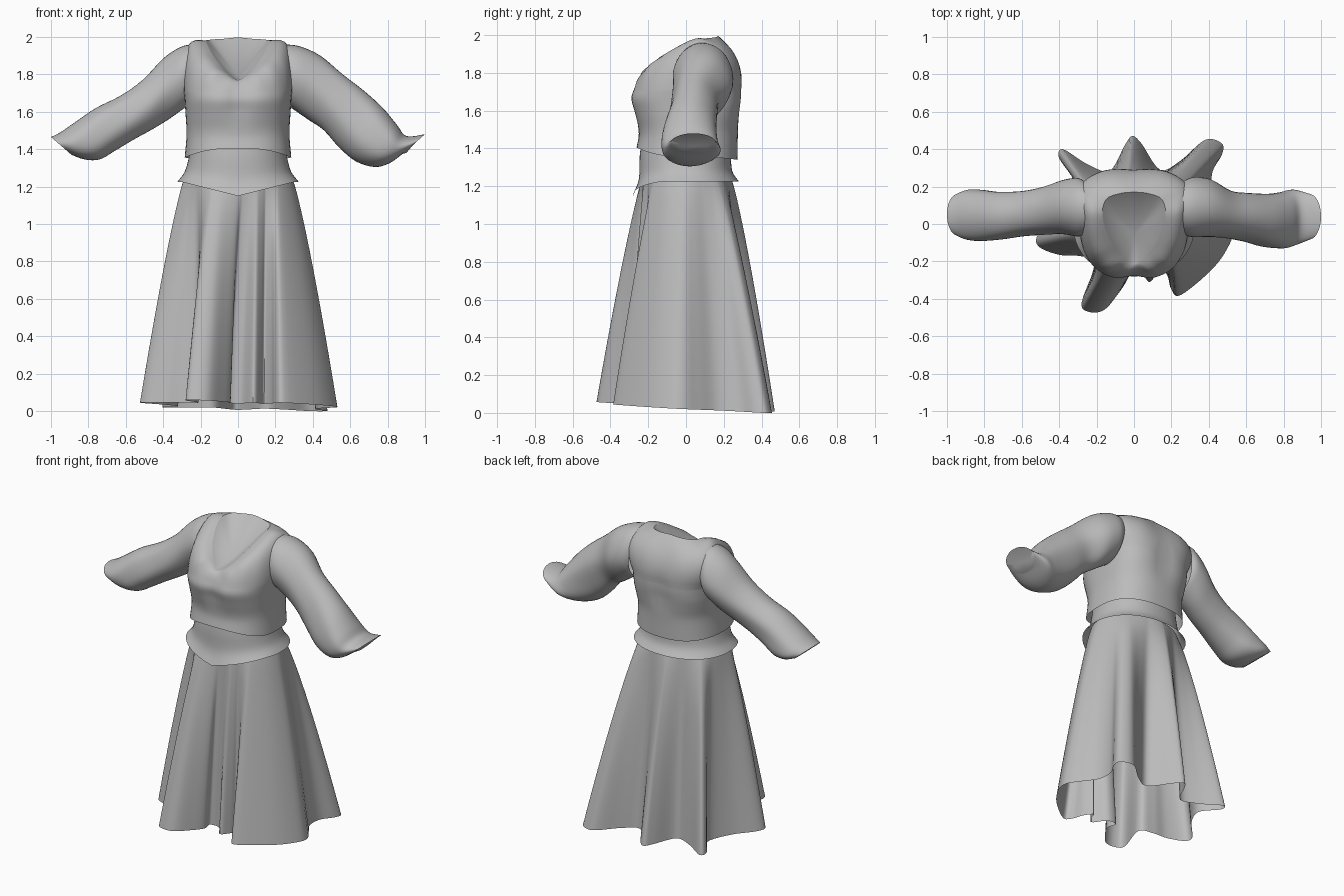
import bpy, bmesh
from math import sin, cos, pi, exp, radians
from mathutils import Vector

cube = bpy.data.objects.get("Cube")
if cube:
    bpy.data.objects.remove(cube)

cloth = bpy.data.materials.new("grey cloth")
cloth.use_nodes = True
GREY = (0.5, 0.5, 0.5, 1)
cloth.diffuse_color = GREY
cloth.node_tree.nodes["Principled BSDF"].inputs["Base Color"].default_value = GREY


def spline(points, steps, closed=False):
    """Smooth curve through points of any dimension."""
    pts = [Vector(p) for p in points]
    n = len(pts)

    def get(i):
        return pts[i % n] if closed else pts[max(0, min(n - 1, i))]

    out = []
    for i in range(n if closed else n - 1):
        a, b, c, d = (get(i + k) for k in (-1, 0, 1, 2))
        for s in range(steps):
            t = s / steps
            out.append(b + (c - a) * (t / 2)
                       + (a * 2 - b * 5 + c * 4 - d) * (t * t / 2)
                       + (b * 3 - a - c * 3 + d) * (t ** 3 / 2))
    if not closed:
        out.append(pts[-1])
    return out


def mirrored_loop(half, steps):
    """Closed curve from a half outline running front to back on +x."""
    other = [(-x, y, z) for x, y, z in half[-2:0:-1]]
    return spline(half + other, steps, closed=True)


def loft(name, rings, cap=None):
    """Skin closed rings; cap is an optional centre for a fan on the last ring."""
    bm = bmesh.new()
    grid = [[bm.verts.new(p) for p in ring] for ring in rings]
    n = len(grid[0])
    for low, high in zip(grid, grid[1:]):
        for i in range(n):
            j = (i + 1) % n
            bm.faces.new((low[i], low[j], high[j], high[i]))
    if cap is not None:
        mid = bm.verts.new(cap)
        for i in range(n):
            bm.faces.new((grid[-1][i], grid[-1][(i + 1) % n], mid))
    bmesh.ops.recalc_face_normals(bm, faces=bm.faces)
    mesh = bpy.data.meshes.new(name)
    bm.to_mesh(mesh)
    bm.free()
    obj = bpy.data.objects.new(name, mesh)
    bpy.context.collection.objects.link(obj)
    mesh.materials.append(cloth)
    bpy.ops.object.select_all(action='DESELECT')
    obj.select_set(True)
    bpy.context.view_layer.objects.active = obj
    bpy.ops.object.shade_smooth_by_angle(angle=radians(50))


def oval(angle, half, front, back, power=2.5):
    """Point on a squarish oval, angle 0 at the front, going to +x."""
    s, c = sin(angle), cos(angle)
    x = half * abs(s) ** (2 / power) * (1 if s > 0 else -1)
    y = abs(c) ** (2 / power) * (front if c > 0 else back)
    return x, y


COLS = 60
ANGLES = [2 * pi * i / COLS for i in range(COLS)]

# Skirt: deep folds at the hem, spread evenly around an oval waist
hem = [(.53, -.02), (.48, .07), (.42, .17), (.42, .28), (.47, .37), (.47, .43),
       (.38, .45), (.25, .34), (.14, .29), (.04, .43), (-.01, .47), (-.05, .42),
       (-.13, .285), (-.25, .32), (-.38, .40), (-.40, .35), (-.32, .23),
       (-.39, .08), (-.51, -.05), (-.51, -.12), (-.4, -.165), (-.3, -.17),
       (-.21, -.21), (-.28, -.42), (-.24, -.47), (-.16, -.46), (-.09, -.38),
       (-.04, -.30), (-.05, -.23), (.02, -.23), (.08, -.31), (.12, -.26),
       (.14, -.22), (.18, -.28), (.2, -.35), (.25, -.38), (.42, -.24), (.51, -.11)]
hem_curve = spline(hem, 5, closed=True)
lengths = [0]
for p, q in zip(hem_curve, hem_curve[1:] + hem_curve[:1]):
    lengths.append(lengths[-1] + (q - p).length)
rings = []
for r in range(19):
    t = r / 18
    ring = []
    for p, run in zip(hem_curve, lengths):
        a = 2 * pi * run / lengths[-1]
        waist = Vector((.285 * cos(a), .235 * sin(a)))
        q = waist.lerp(p, t ** .82)
        bottom = .03 - .05 * p.y - .02 * p.x
        ring.append((q.x, q.y, 1.26 + (bottom - 1.26) * t))
    rings.append(ring)
loft("skirt", rings)

# Waistband: flares at its lower edge and dips to a point in front
rings = []
for z, half, front, back in spline([(1.45, .25, -.235, .235), (1.36, .262, -.245, .238),
                                    (1.28, .285, -.25, .245), (1.225, .325, -.28, .28)], 4):
    low = max(0, (1.36 - z) / .135)
    ring = []
    for a in ANGLES:
        x, y = oval(a, half, front, back, 2.2)
        dip = .075 * max(0, 1 - abs(x) / .3) if cos(a) > 0 else 0
        ring.append((x, y, z - low * dip))
    rings.append(ring)
loft("waistband", rings)

# Bodice: torso rings, then a yoke over the shoulders up to the V neckline
torso = spline([(1.355, .285, -.262, .272), (1.48, .275, -.25, .275),
                (1.58, .28, -.275, .285), (1.66, .285, -.298, .295),
                (1.71, .29, -.285, .297)], 4)
rings = []
for z, half, front, back in torso:
    ring = []
    bust = max(0, min(1, (z - 1.5) / .12))
    low = max(0, (1.48 - z) / .125)
    for a in ANGLES:
        x, y = oval(a, half, front, back, 2.5 if cos(a) > 0 else 2.5 + .5 * bust)
        y *= 1 - (.08 if y < 0 else .05) * bust * exp(-(x / .06) ** 2)
        arch = .05 * max(0, cos(a)) ** 2 - .015 * max(0, -cos(a)) ** 2
        ring.append(Vector((x, y, z + low * arch)))
    rings.append(ring)
base = rings[-1]
shoulder = mirrored_loop([(0, -.24, 1.755), (.13, -.225, 1.81), (.225, -.12, 1.88),
                          (.272, .05, 1.94), (.285, .19, 1.89), (.16, .265, 1.875),
                          (0, .272, 1.86)], 5)
neck = mirrored_loop([(0, -.21, 1.77), (.06, -.175, 1.81), (.125, -.09, 1.89),
                      (.168, .04, 1.97), (.15, .13, 1.985), (.08, .162, 1.99),
                      (0, .17, 1.997)], 5)
for r in range(1, 11):
    t = r / 10
    ring = []
    for a, p, m, n in zip(ANGLES, base, shoulder, neck):
        c = m * 2 - (p + n) / 2
        q = p * (1 - t) ** 2 + c * (2 * t * (1 - t)) + n * t * t
        # gathers fanning out below the front neckline
        q.y += .007 * sin(a * 15) * max(0, cos(a)) ** 2 * sin(pi * t)
        ring.append(q)
    rings.append(ring)
loft("bodice", rings)

# Neck panel: sunken fan closing the neckline
loft("neck_panel", [neck], cap=(0, -.06, 1.79))

# Sleeves: (top x, top z, bottom x, bottom z, centre y, half depth)
armhole = (.25, 1.96, .285, 1.62, .085, .145)
cuff_opening = (.955, 1.445, .90, 1.38, .045, .075)
left = [(.33, 1.95, .30, 1.61, .09, .158), (.44, 1.90, .38, 1.555, .085, .15),
        (.56, 1.80, .46, 1.50, .05, .125), (.67, 1.715, .54, 1.41, .035, .13),
        (.77, 1.625, .63, 1.335, .02, .145), (.85, 1.53, .73, 1.305, .02, .155),
        (.90, 1.47, .81, 1.325, .035, .15), (1.0, 1.48, .88, 1.375, .04, .12)]
right = [(.31, 1.945, .30, 1.61, .09, .155), (.40, 1.885, .37, 1.56, .09, .14),
         (.51, 1.77, .46, 1.505, .07, .125), (.63, 1.685, .56, 1.45, .055, .12),
         (.76, 1.62, .66, 1.39, .045, .13), (.87, 1.545, .74, 1.345, .045, .14),
         (.95, 1.49, .82, 1.345, .05, .135), (1.0, 1.465, .89, 1.37, .05, .11)]
for side, name, sections in ((1, "left_sleeve", left), (-1, "right_sleeve", right)):
    rows = spline([armhole] + sections, 4) + [Vector(cuff_opening)]
    rings = []
    for k, (tx, tz, bx, bz, yc, depth) in enumerate(rows):
        ring = []
        u = k / len(rows)
        for i in range(40):
            a = 2 * pi * i / 40
            fold = 1 + .04 * sin(pi * u) * sin(4 * a + 7 * u) * abs(sin(a))
            h = (1 + cos(a)) / 2
            ring.append((side * (bx + (tx - bx) * h),
                         yc + depth * sin(a) * fold,
                         bz + (tz - bz) * h))
        rings.append(ring)
    x = (rows[-1][0] + rows[-1][2]) / 2
    z = (rows[-1][1] + rows[-1][3]) / 2
    loft(name, rings, cap=(side * x, rows[-1][4], z))
